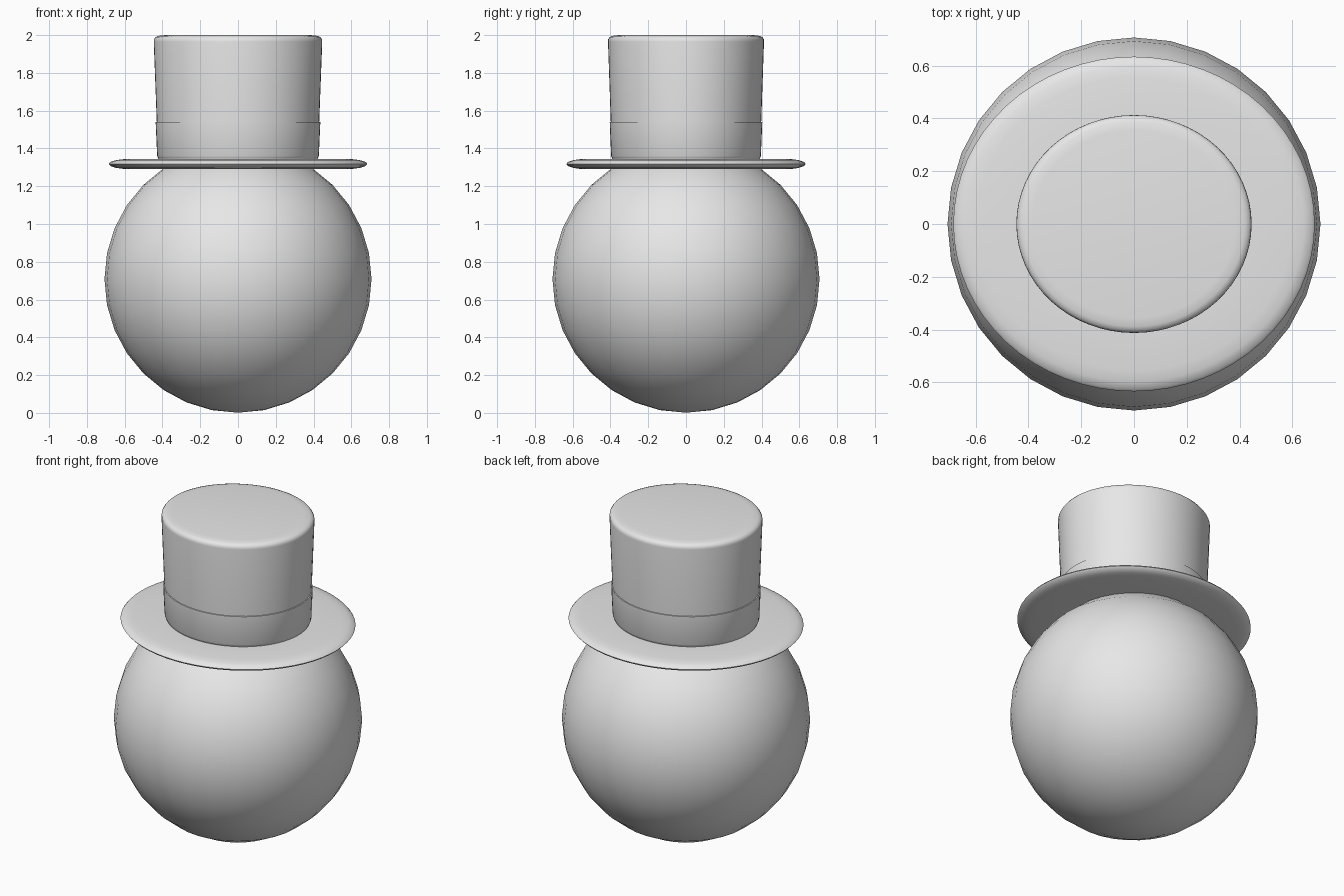
import bpy, bmesh, math

if "Cube" in bpy.data.objects:
    bpy.data.objects.remove(bpy.data.objects["Cube"])

SEGMENTS = 64
Y_SQUASH = 0.926  # the hat is slightly oval

grey = bpy.data.materials.new("plain_grey")
grey.diffuse_color = (0.8, 0.8, 0.8, 1)
grey.use_nodes = True
grey.node_tree.nodes["Principled BSDF"].inputs["Base Color"].default_value = grey.diffuse_color


def finish(obj, angle):
    obj.data.materials.append(grey)
    bpy.ops.object.select_all(action='DESELECT')
    obj.select_set(True)
    bpy.context.view_layer.objects.active = obj
    bpy.ops.object.shade_smooth_by_angle(angle=math.radians(angle))


def lathe(name, profile, angle=40):
    """Spin an (r, z) profile around z, then flatten it into an oval."""
    bm = bmesh.new()
    verts = [bm.verts.new((r, 0, z)) for r, z in profile]
    edges = [bm.edges.new(pair) for pair in zip(verts, verts[1:])]
    bmesh.ops.spin(bm, geom=verts + edges, axis=(0, 0, 1), cent=(0, 0, 0),
                   angle=math.tau, steps=SEGMENTS)
    bmesh.ops.remove_doubles(bm, verts=bm.verts, dist=0.0005)
    bmesh.ops.scale(bm, vec=(1, Y_SQUASH, 1), verts=bm.verts)
    bmesh.ops.recalc_face_normals(bm, faces=bm.faces)
    mesh = bpy.data.meshes.new(name)
    bm.to_mesh(mesh)
    bm.free()
    obj = bpy.data.objects.new(name, mesh)
    bpy.context.collection.objects.link(obj)
    finish(obj, angle)


# Round body
bpy.ops.mesh.primitive_uv_sphere_add(segments=32, ring_count=16, radius=0.707,
                                     location=(0, 0, 0.708))
body = bpy.context.object
body.name = "round_body"
finish(body, 60)

# Brim: thin disc with a rounded rim
lathe("hat_brim", [
    (0, 1.29), (0.40, 1.29), (0.60, 1.291), (0.645, 1.297), (0.675, 1.307),
    (0.685, 1.318), (0.675, 1.329), (0.645, 1.338), (0.60, 1.344),
    (0.40, 1.345), (0, 1.345)], 60)

# Crown: flares slightly upward, softened top edge
lathe("hat_crown", [
    (0, 1.335), (0.421, 1.335), (0.430, 1.54), (0.446, 1.965), (0.445, 1.978),
    (0.436, 1.99), (0.42, 1.996), (0.385, 2.0), (0, 2.0)])

# Band around the foot of the crown
lathe("hat_band", [
    (0.415, 1.34), (0.421, 1.345), (0.428, 1.36), (0.436, 1.54), (0.426, 1.541)], 35)
